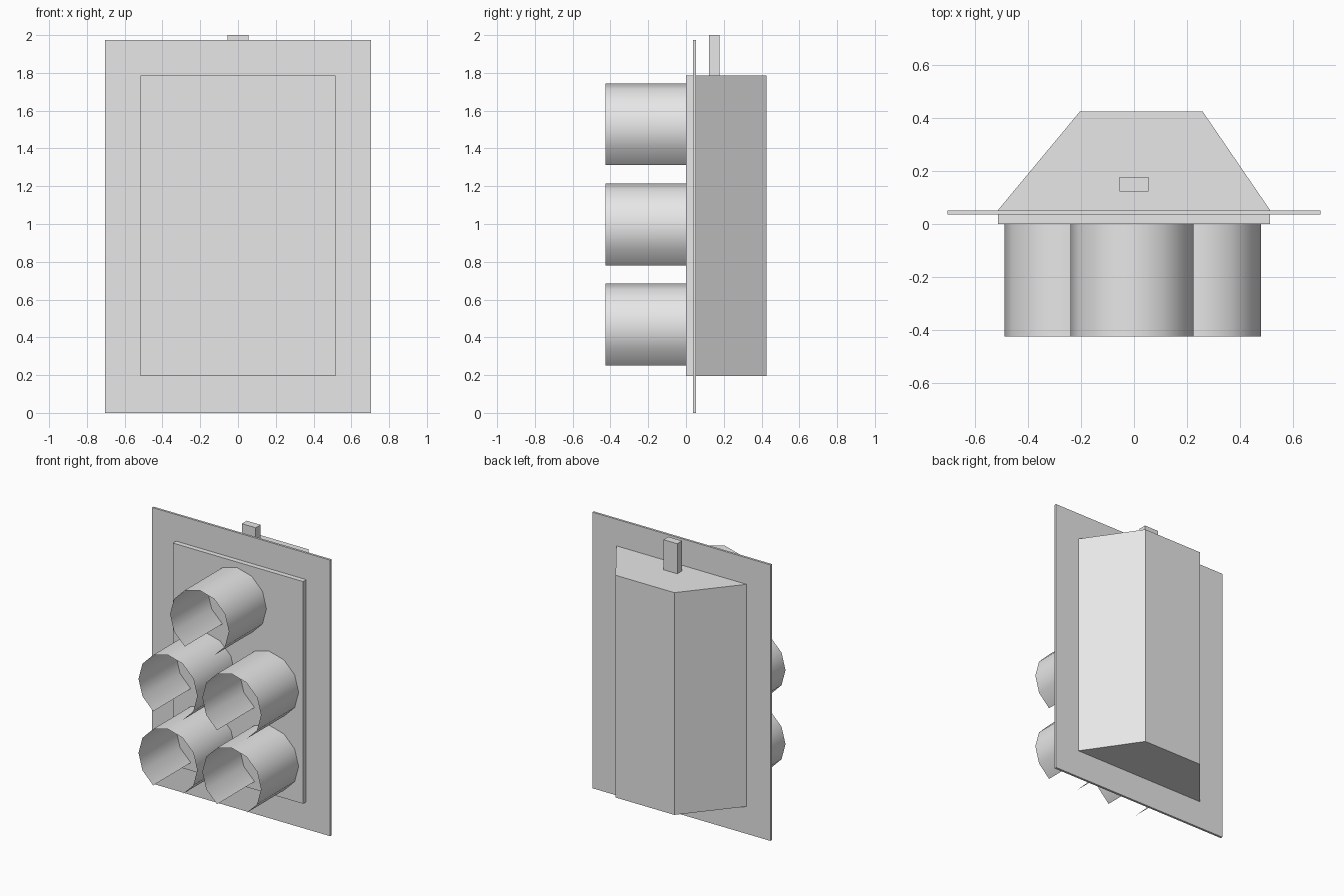
import bpy
import bmesh
import math

if "Cube" in bpy.data.objects:
    bpy.data.objects.remove(bpy.data.objects["Cube"], do_unlink=True)

# One plain grey for every part
GREY = (0.8, 0.8, 0.8, 1.0)
grey = bpy.data.materials.new("plain_grey")
grey.use_nodes = True
grey.diffuse_color = GREY
grey.node_tree.nodes["Principled BSDF"].inputs["Base Color"].default_value = GREY


def finish(name, bm, smooth=False):
    mesh = bpy.data.meshes.new(name)
    for face in bm.faces:
        face.smooth = smooth
    bm.to_mesh(mesh)
    bm.free()
    mesh.materials.append(grey)
    obj = bpy.data.objects.new(name, mesh)
    bpy.context.collection.objects.link(obj)
    return obj


def prism(name, outline, z0, z1):
    """Extrude a plan outline (x, y) from z0 up to z1."""
    bm = bmesh.new()
    base = bm.faces.new([bm.verts.new((x, y, z0)) for x, y in outline])
    grown = bmesh.ops.extrude_face_region(bm, geom=[base])
    top = [v for v in grown["geom"] if isinstance(v, bmesh.types.BMVert)]
    bmesh.ops.translate(bm, verts=top, vec=(0, 0, z1 - z0))
    bmesh.ops.recalc_face_normals(bm, faces=bm.faces)
    return finish(name, bm)


def box(name, x0, x1, y0, y1, z0, z1):
    return prism(name, [(x0, y0), (x1, y0), (x1, y1), (x0, y1)], z0, z1)


def visor(name, cx, cz, radius=0.2325, front=-0.425, sides=12):
    """Thin open tube with the two lowest facets left out."""
    bm = bmesh.new()
    rims = []
    for step in range(-2, sides - 3):
        a = math.tau * step / sides
        x, z = cx + radius * math.cos(a), cz + radius * math.sin(a)
        rims.append((bm.verts.new((x, front, z)), bm.verts.new((x, 0, z))))
    for (f0, b0), (f1, b1) in zip(rims, rims[1:]):
        bm.faces.new((f0, b0, b1, f1))
    return finish(name, bm, smooth=True)


# Housing with tapered back
prism("housing", [(-0.515, 0), (0.515, 0), (0.515, 0.052), (0.26, 0.425),
                  (-0.205, 0.425), (-0.515, 0.052)], 0.195, 1.785)

# Thin backing plate and top mounting post
box("backing_plate", -0.705, 0.705, 0.036, 0.052, 0, 1.975)
box("mounting_post", -0.055, 0.055, 0.122, 0.177, 1.78, 2.0)

# Five visors: one on top, two rows of two below
LEFT_X, RIGHT_X = 0.2475, -0.2575
visor("top_visor", -0.0075, 1.5125)
for row, z in (("middle", 0.9825), ("bottom", 0.4525)):
    visor(row + "_left_visor", LEFT_X, z)
    visor(row + "_right_visor", RIGHT_X, z)
